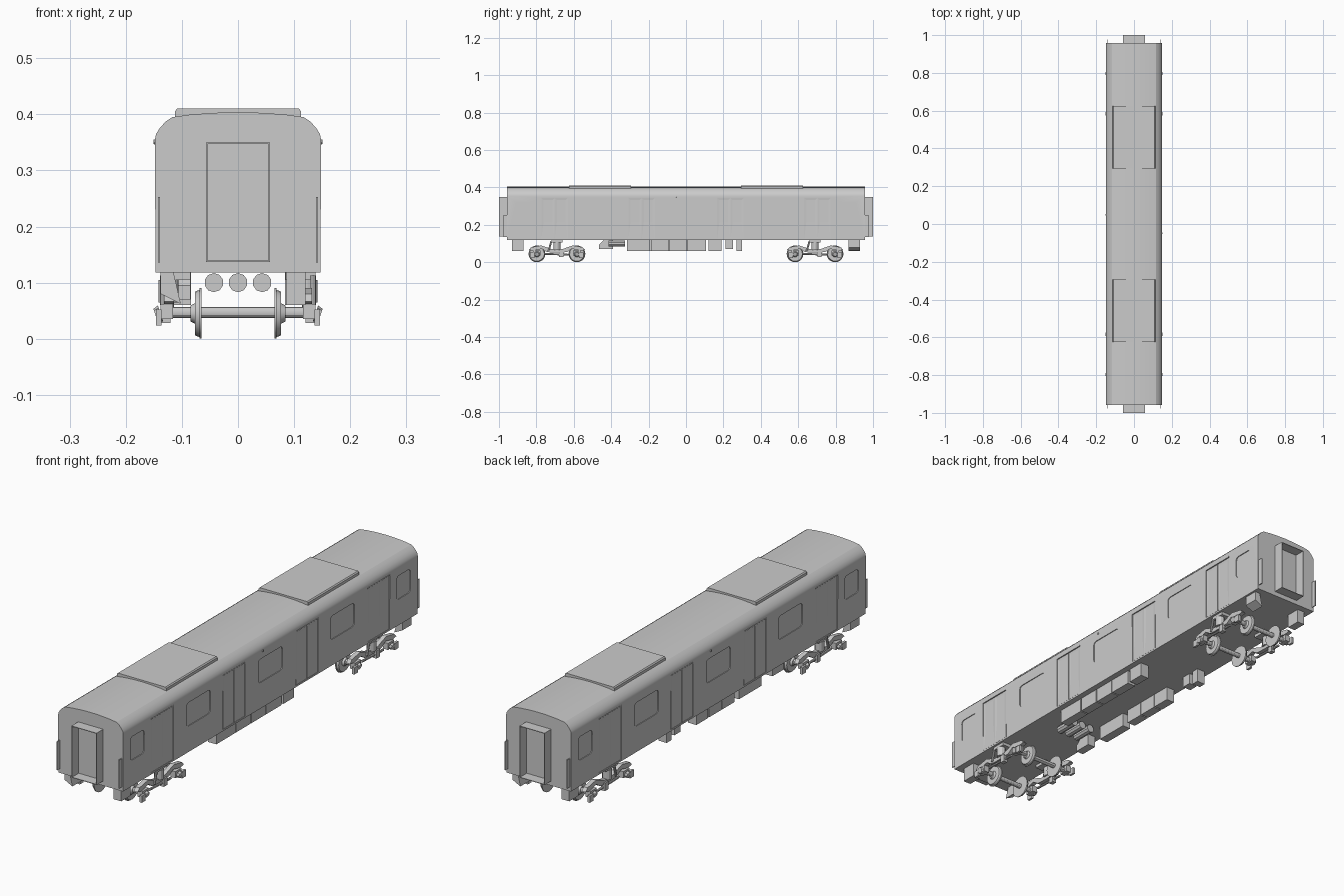
import bpy, bmesh, math
from mathutils import Vector, Matrix

if "Cube" in bpy.data.objects:
    bpy.data.objects.remove(bpy.data.objects["Cube"])


def finish(name, bm, smooth=False):
    bmesh.ops.recalc_face_normals(bm, faces=bm.faces)
    me = bpy.data.meshes.new(name)
    bm.to_mesh(me)
    bm.free()
    ob = bpy.data.objects.new(name, me)
    bpy.context.collection.objects.link(ob)
    if smooth:
        activate(ob)
        bpy.ops.object.shade_smooth_by_angle(angle=math.radians(30))
    return ob


def activate(ob):
    bpy.ops.object.select_all(action='DESELECT')
    ob.select_set(True)
    bpy.context.view_layer.objects.active = ob


def add_box(bm, x, y, z):
    c = [(a + b) / 2 for a, b in (x, y, z)]
    s = [abs(b - a) for a, b in (x, y, z)]
    m = Matrix.Translation(c) @ Matrix.Diagonal((*s, 1))
    return bmesh.ops.create_cube(bm, size=1, matrix=m)['verts']


def box(name, x, y, z):
    bm = bmesh.new()
    add_box(bm, x, y, z)
    return finish(name, bm)


def add_prism(bm, pts, axis, a, b):
    """Extrude a 2D profile: axis 'y' takes (x, z) points, axis 'x' takes (y, z)."""
    to3 = (lambda p, t: (p[0], t, p[1])) if axis == 'y' else (lambda p, t: (t, p[0], p[1]))
    f = bm.faces.new([bm.verts.new(to3(p, a)) for p in pts])
    r = bmesh.ops.extrude_face_region(bm, geom=[f])
    vs = [v for v in r['geom'] if isinstance(v, bmesh.types.BMVert)]
    d = Vector((0, b - a, 0)) if axis == 'y' else Vector((b - a, 0, 0))
    bmesh.ops.translate(bm, verts=vs, vec=d)


def add_rod(bm, p, q, r1, r2=None, seg=12):
    p, q = Vector(p), Vector(q)
    d = q - p
    m = Matrix.Translation((p + q) / 2) @ d.to_track_quat('Z', 'Y').to_matrix().to_4x4()
    bmesh.ops.create_cone(bm, cap_ends=True, segments=seg, radius1=r1,
                          radius2=r1 if r2 is None else r2, depth=d.length, matrix=m)


def round_rect(y0, y1, z0, z1, r, n=4):
    pts = []
    for cy, cz, a0 in ((y1 - r, z1 - r, 0), (y0 + r, z1 - r, 90),
                       (y0 + r, z0 + r, 180), (y1 - r, z0 + r, 270)):
        for i in range(n + 1):
            a = math.radians(a0 + 90 * i / n)
            pts.append((cy + r * math.cos(a), cz + r * math.sin(a)))
    return pts


# Car body shell with curved roof
half = [(.147, .118), (.148, .355), (.146, .365), (.139, .376), (.129, .387),
        (.117, .395), (.085, .3995), (.045, .4025), (0, .404)]
bm = bmesh.new()
add_prism(bm, half + [(-x, z) for x, z in half[-2::-1]], 'y', -.957, .957)
body = finish('car_body', bm)

# Window and door recesses cut into both sides
windows = [(-.91, -.82), (-.545, -.39), (-.078, .078), (.39, .545), (.82, .91)]
doors = [(-.775, -.63), (-.31, -.165), (.165, .31), (.63, .775)]
bm = bmesh.new()
for s in (-1, 1):
    for a, b in windows:
        add_prism(bm, round_rect(a, b, .225, .322, .014), 'x', s * .1445, s * .16)
    for a, b in doors:
        add_prism(bm, [(a, .125), (b, .125), (b, .345), (a, .345)], 'x', s * .1435, s * .16)
cutter = finish('side_cutter', bm)
cutter.hide_render = True
mod = body.modifiers.new('recesses', 'BOOLEAN')
mod.object = cutter
mod.operation = 'DIFFERENCE'
mod.solver = 'EXACT'
activate(body)
bpy.ops.object.modifier_apply(modifier=mod.name)
bpy.data.objects.remove(cutter)
activate(body)
bpy.ops.object.shade_smooth_by_angle(angle=math.radians(25))

# Sliding door leaves with raised pane surrounds, and a guide rail above
for s, side in ((-1, 'left'), (1, 'right')):
    bm = bmesh.new()
    rails = bmesh.new()
    for a, b in doors:
        m = (a + b) / 2
        for y0, y1 in ((a + .002, m - .0007), (m + .0007, b - .002)):
            vs = add_box(bm, (s * .142, s * .1465), (y0, y1), (.126, .343))
            outer = max({f for v in vs for f in v.link_faces},
                        key=lambda f: s * f.calc_center_median().x)
            bmesh.ops.inset_region(bm, faces=[outer], thickness=.016)
            for v in outer.verts:
                v.co.x -= s * .0012
                if v.co.z < .2:
                    v.co.z = .215
        add_box(rails, (s * .146, s * .1492), (a, b), (.345, .349))
    finish(side + '_door_leaves', bm)
    finish(side + '_door_rails', rails)
    # Side indicator lamp
    bm = bmesh.new()
    add_rod(bm, (s * .146, -s * .05, .351), (s * .151, -s * .05, .351), .005, .004, 10)
    finish(side + '_indicator_lamp', bm)

# Roof air conditioning units
for k, y in enumerate((-.46, .46)):
    bm = bmesh.new()
    add_prism(bm, [(-.113, .39), (.113, .39), (.112, .406), (.108, .4105),
                   (-.108, .4105), (-.112, .406)], 'y', y - .166, y + .166)
    finish('roof_unit_%d' % k, bm)

for e, end in ((-1, 'front'), (1, 'back')):
    # Open gangway sleeve
    bm = bmesh.new()
    y = (e * .95, e * 1.0)
    for s in (-1, 1):
        add_box(bm, (s * .0545, s * .057), y, (.137, .35))
    add_box(bm, (-.0545, .0545), y, (.3475, .35))
    add_box(bm, (-.0545, .0545), y, (.137, .1395))
    finish(end + '_gangway', bm)
    # Corner barrier plates
    bm = bmesh.new()
    for s in (-1, 1):
        add_box(bm, (s * .139, s * .143), (e * .95, e * .976), (.136, .253))
    finish(end + '_barrier_plates', bm)
    # Equipment below each end: a square box and a slanted box
    y = (e * .87, e * .93)
    box(end + '_end_box', (-e * .086, -e * .12), y, (.06, .12))
    bm = bmesh.new()
    add_prism(bm, [(e * .138, .119), (e * .138, .08), (e * .102, .062), (e * .115, .119)], 'y', *y)
    finish(end + '_slanted_box', bm)

# Underfloor equipment rows
right_row = [(-.315, -.192, .06), (-.187, -.093, .06), (-.088, .003, .06),
             (.008, .107, .06), (.12, .19, .06)]
left_row = [(-.315, -.17, .06), (-.14, -.06, .06), (-.055, .025, .06), (.03, .107, .06),
            (.21, .25, .072), (.27, .30, .06)]
for s, row, side in ((1, right_row, 'right'), (-1, left_row, 'left')):
    for k, (a, b, z) in enumerate(row):
        box('%s_equipment_box_%d' % (side, k), (s * .084, s * .122), (a, b), (z, .12))
bm = bmesh.new()
add_prism(bm, [(-.465, .07), (-.39, .07), (-.39, .12), (-.44, .12), (-.465, .095)], 'x', -.12, -.085)
finish('compressor', bm)

# Air tanks
for k, x in enumerate((-.043, 0, .043)):
    bm = bmesh.new()
    add_rod(bm, (x, -.415, .1), (x, -.325, .1), .017, seg=10)
    finish('air_tank_%d' % k, bm)

# Bogies
top = [(-.15, .066), (-.138, .08), (-.085, .09), (-.05, .078), (-.03, .07)]
low = [(-.025, .052), (-.055, .055), (-.08, .072), (-.125, .062)]
frame = top + [(-y, z) for y, z in top[::-1]] + [(-y, z) for y, z in low[::-1][::-1][::-1]]
frame += low
for cy, end in ((-.69, 'front'), (.69, 'back')):
    for k, y in enumerate((cy - .107, cy + .107)):
        # Wheelset: axle, two treads with flanges
        bm = bmesh.new()
        add_rod(bm, (-.13, y, .047), (.13, y, .047), .010)
        for s in (-1, 1):
            add_rod(bm, (s * .065, y, .045), (s * .069, y, .045), .045, .045, 20)
            add_rod(bm, (s * .069, y, .045), (s * .077, y, .045), .042, .039, 20)
            add_rod(bm, (s * .077, y, .045), (s * .085, y, .045), .018, .014, 12)
        finish('%s_wheelset_%d' % (end, k), bm, True)
    for s, side in ((-1, 'left'), (1, 'right')):
        name = '%s_%s_' % (end, side)
        # Side frame
        bm = bmesh.new()
        add_prism(bm, [(y + cy, z) for y, z in frame], 'x', s * .114, s * .132)
        finish(name + 'side_frame', bm)
        # Axle boxes with caps
        bm = bmesh.new()
        for d in (-1, 1):
            y = cy + d * .107
            add_box(bm, (s * .116, s * .138), (y - .02, y + .02), (.035, .062))
            add_rod(bm, (s * .138, y, .045), (s * .147, y, .042), .015, .012, 8)
            add_box(bm, (s * .136, s * .146), (y + d * .012, y + d * .036), (.024, .052))
        finish(name + 'axle_boxes', bm)
        # Air spring, bolster and damper
        bm = bmesh.new()
        add_rod(bm, (s * .124, cy, .065), (s * .124, cy, .105), .018, seg=12)
        add_box(bm, (s * .085, s * .138), (cy - .03, cy + .03), (.105, .12))
        add_rod(bm, (s * .134, cy - .03, .112), (s * .134, cy - .045, .06), .005, seg=8)
        finish(name + 'suspension', bm)
        # Lower traction rod and bracket
        bm = bmesh.new()
        add_rod(bm, (s * .128, cy - .07, .045), (s * .128, cy + .07, .04), .005, seg=8)
        add_box(bm, (s * .12, s * .138), (cy + .012, cy + .034), (.028, .06))
        finish(name + 'traction_rod', bm)
